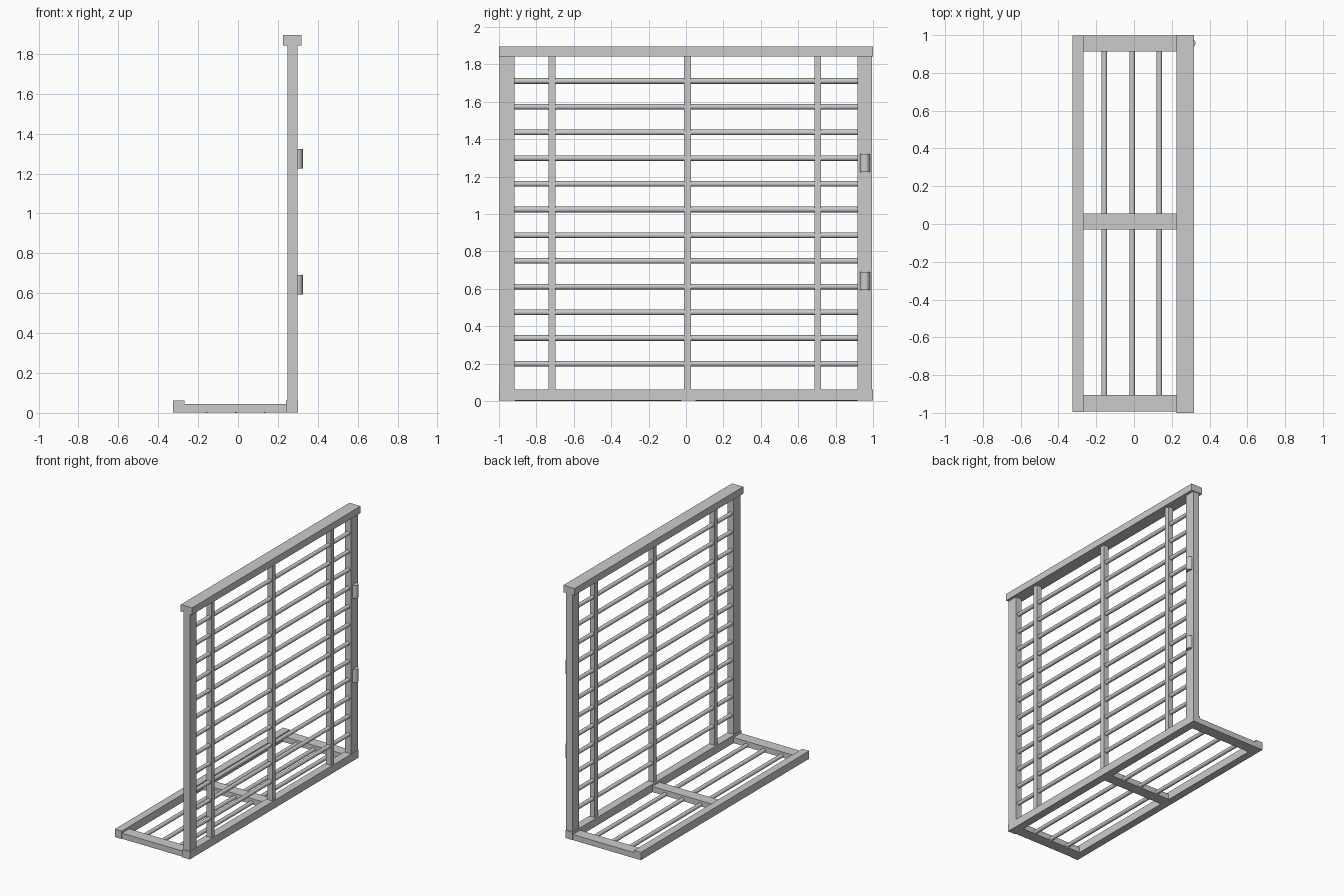
import bpy
import math

if "Cube" in bpy.data.objects:
    bpy.data.objects.remove(bpy.data.objects["Cube"])


def box(name, x, y, z):
    """Box from (min, max) ranges on each axis."""
    c = [(a + b) / 2 for a, b in (x, y, z)]
    bpy.ops.mesh.primitive_cube_add(size=1, location=c)
    ob = bpy.context.object
    ob.name = name
    ob.scale = [b - a for a, b in (x, y, z)]
    bpy.ops.object.transform_apply(location=False, rotation=False, scale=True)
    return ob


def rod(name, centre, radius, length, along_y=True):
    rot = (math.pi / 2, 0, 0) if along_y else (0, 0, 0)
    bpy.ops.mesh.primitive_cylinder_add(vertices=24, radius=radius, depth=length,
                                        location=centre, rotation=rot)
    ob = bpy.context.object
    ob.name = name
    bpy.ops.object.shade_smooth_by_angle(angle=math.radians(40))
    return ob


# Upright panel: top rail, bottom rail, end posts
box("top_rail", (0.225, 0.318), (-1, 1), (1.843, 1.895))
box("bottom_rail", (0.24, 0.30), (-1, 1), (0.003, 0.062))
for name, y in (("left_post", (-0.996, -0.918)), ("right_post", (0.916, 0.994))):
    box(name, (0.247, 0.298), y, (0.062, 1.843))

# Vertical slats
for i, y in enumerate((-0.717, 0.008, 0.704)):
    box(f"vertical_slat_{i + 1}", (0.252, 0.293), (y - 0.018, y + 0.018), (0.062, 1.843))

# Horizontal rods
for i in range(12):
    rod(f"horizontal_rod_{i + 1}", (0.272, 0, 0.20 + i * 0.1374), 0.015, 1.835)

# Base frame: front rail and cross pieces
box("base_front_rail", (-0.325, -0.268), (-0.996, 0.998), (0.003, 0.062))
for name, y in (("base_end_left", (-0.992, -0.906)),
                ("base_middle", (-0.03, 0.055)),
                ("base_end_right", (0.914, 0.998))):
    box(name, (-0.268, 0.24), y, (0.003, 0.045))

# Base rods, split at the middle cross piece
for i, x in enumerate((-0.157, -0.01, 0.134)):
    for side, y0, y1 in (("left", -0.915, -0.025), ("right", 0.05, 0.918)):
        rod(f"base_rod_{side}_{i + 1}", (x, (y0 + y1) / 2, 0.015), 0.015, y1 - y0)

# Hinge barrels on the right post
for i, z in enumerate((0.642, 1.273)):
    rod(f"hinge_{i + 1}", (0.299, 0.957, z), 0.026, 0.098, along_y=False)
